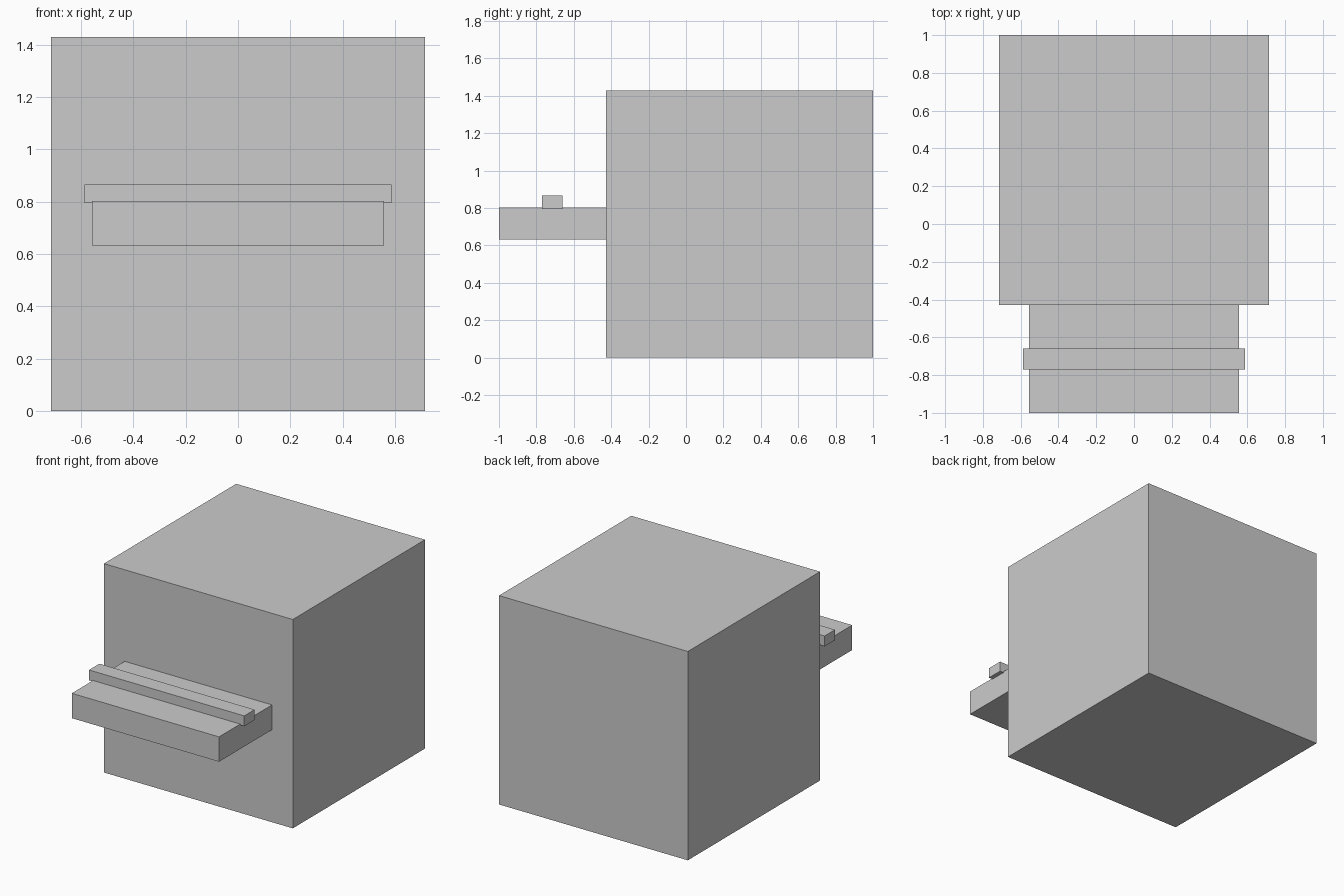
import bpy

if "Cube" in bpy.data.objects:
    bpy.data.objects.remove(bpy.data.objects["Cube"])


def box(name, x, y, z):
    """Axis-aligned box from (min, max) ranges."""
    ranges = (x, y, z)
    bpy.ops.mesh.primitive_cube_add(size=1, location=[(a + b) / 2 for a, b in ranges])
    obj = bpy.context.object
    obj.name = obj.data.name = name
    obj.scale = [b - a for a, b in ranges]
    bpy.ops.object.transform_apply(location=False, rotation=False, scale=True)
    return obj


# Large cubic body
box("body", (-0.714, 0.714), (-0.428, 1.0), (0.0, 1.428))

# Shelf projecting from the front, seated slightly into the body
box("front_shelf", (-0.557, 0.557), (-1.0, -0.42), (0.632, 0.802))

# Narrow bar across the shelf, sunk slightly into its top
box("shelf_bar", (-0.587, 0.587), (-0.771, -0.659), (0.795, 0.866))
